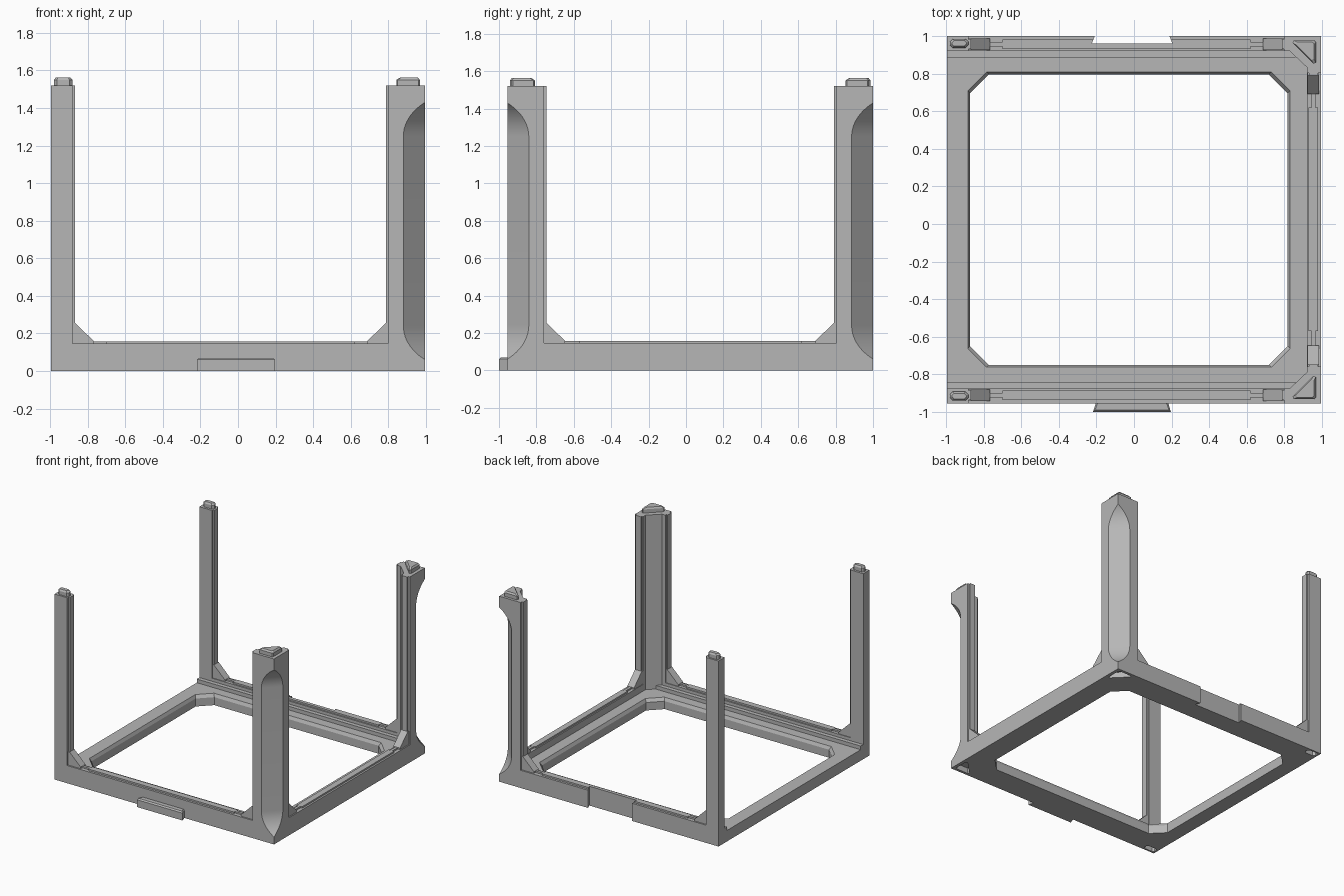
import bpy, bmesh, math
from mathutils import Matrix

if "Cube" in bpy.data.objects:
    bpy.data.objects.remove(bpy.data.objects["Cube"], do_unlink=True)

grey = bpy.data.materials.new("plain grey")
grey.use_nodes = True
grey.diffuse_color = (0.47, 0.47, 0.47, 1)
grey.node_tree.nodes["Principled BSDF"].inputs["Base Color"].default_value = (0.47, 0.47, 0.47, 1)

XL, XR = -0.995, 0.995       # outer faces across
FRONT, BACK = -0.955, 1.0    # outer faces in depth
FLOOR, RAIL, TOP = 0.09, 0.145, 1.52
WALL, RIB = 0.08, 0.013


def prism(name, outline, lo, hi, axis="z", end=None, matrix=None):
    """Extrude an outline along an axis; 'end' gives a different far outline."""
    place = {"z": lambda u, v, w: (u, v, w),
             "y": lambda u, v, w: (u, w, v),
             "x": lambda u, v, w: (w, u, v)}[axis]
    bm = bmesh.new()
    a = [bm.verts.new(place(u, v, lo)) for u, v in outline]
    b = [bm.verts.new(place(u, v, hi)) for u, v in (end or outline)]
    bm.faces.new(a)
    bm.faces.new(b)
    n = len(a)
    for i in range(n):
        j = (i + 1) % n
        bm.faces.new((a[i], a[j], b[j], b[i]))
    if matrix:
        bm.transform(matrix)
    bmesh.ops.recalc_face_normals(bm, faces=bm.faces)
    mesh = bpy.data.meshes.new(name)
    bm.to_mesh(mesh)
    bm.free()
    mesh.materials.append(grey)
    obj = bpy.data.objects.new(name, mesh)
    bpy.context.collection.objects.link(obj)
    return obj


def rect(x0, x1, y0, y1, cut=0):
    """Rectangle outline with optional chamfered corners."""
    if not cut:
        return [(x0, y0), (x1, y0), (x1, y1), (x0, y1)]
    return [(x0 + cut, y0), (x1 - cut, y0), (x1, y0 + cut), (x1, y1 - cut),
            (x1 - cut, y1), (x0 + cut, y1), (x0, y1 - cut), (x0, y0 + cut)]


def box(name, x0, x1, y0, y1, z0, z1):
    return prism(name, rect(x0, x1, *sorted((y0, y1))), z0, z1)


def carve(obj, *cutters):
    """Subtract the cutters and bake the result."""
    for c in cutters:
        c.hide_render = True
        mod = obj.modifiers.new("cut", "BOOLEAN")
        mod.object, mod.operation, mod.solver = c, "DIFFERENCE", "EXACT"
    dg = bpy.context.evaluated_depsgraph_get()
    mesh = bpy.data.meshes.new_from_object(obj.evaluated_get(dg))
    obj.modifiers.clear()
    obj.data = mesh


def discard(*objs):
    for o in objs:
        bpy.data.objects.remove(o, do_unlink=True)


# Floor frame with a chamfered opening
fl = prism("floor_frame", [(XL, FRONT + 0.07), (0.875, FRONT + 0.07), (0.925, FRONT + 0.12),
                           (0.925, BACK - 0.12), (0.875, BACK - 0.07), (XL, BACK - 0.07)], 0, FLOOR)
small = rect(-0.873, 0.818, -0.75, 0.797, 0.1)
large = rect(-0.885, 0.832, -0.763, 0.81, 0.1)
hole = prism("hole", small, -0.1, 0.2)
flare = prism("flare", small, FLOOR - 0.025, FLOOR + 0.001, end=large)
carve(fl, hole, flare)
discard(hole, flare)

# Dovetail notch shape, shared by the back rail and its rib
notch = prism("notch", [(-0.205, BACK + 0.01), (0.185, BACK + 0.01),
                        (0.205, BACK - 0.04), (-0.225, BACK - 0.04)], -0.1, 0.3)

smooth = []
for side, outer, s in (("front", FRONT, 1), ("back", BACK, -1)):
    def Y(d):
        return outer + s * d

    # Rail, guide step and raised rib
    rail = box(side + "_rail", XL, 0.8, Y(0), Y(WALL), 0, RAIL)
    box(side + "_guide_step", XL, 0.86, Y(0.079), Y(0.113), 0.05, 0.12)
    rib = box(side + "_rail_rib", -0.70, 0.62, Y(0.018), Y(0.068), RAIL - 0.01, RAIL + RIB)
    for tag, x0, x1 in (("right", -0.87, -0.7), ("left", 0.62, 0.8)):
        box(f"{side}_{tag}_rib_end", x0, x1, Y(0.032), Y(0.054), RAIL - 0.01, RAIL + RIB)

    # Slim post with rib, peg and socket
    box(side + "_slim_post", XL, -0.88, Y(0), Y(WALL), 0.1, TOP)
    box(side + "_slim_post_rib", -0.89, -0.88 + RIB, Y(0.018), Y(0.068), RAIL, TOP)
    y0, y1 = sorted((Y(0.014), Y(0.062)))
    slot = rect(-0.98, -0.882, y0, y1, 0.015)
    prism(side + "_slim_peg", slot, TOP - 0.01, TOP + 0.03)
    prism(side + "_slim_peg_cap", slot, TOP + 0.03, TOP + 0.043,
          end=rect(-0.97, -0.892, y0 + 0.009, y1 - 0.009, 0.012))
    socket = prism("socket", slot, -0.01, 0.045)
    carve(rail, socket, *([notch] if side == "back" else []))
    if side == "back":
        carve(rib, notch)
    discard(socket)

    # Corner pillar with an angled inner face
    pillar = prism(side + "_corner_pillar", [
        (XR, Y(0)), (0.8, Y(0)), (0.8, Y(WALL)), (0.83, Y(WALL)),
        (0.92, Y(0.165)), (0.92, Y(0.195)), (XR, Y(0.195))], 0, TOP)
    box(side + "_pillar_rib_a", 0.8 - RIB, 0.82, Y(0.018), Y(0.068), RAIL, TOP)
    box(side + "_pillar_rib_b", 0.932, 0.98, Y(0.18), Y(0.195 + RIB), RAIL, TOP)

    # Scooped recess down the outer corner
    depth, radius, steps = 0.081, 0.24, 12
    arc = [0.95 * i / steps for i in range(steps + 1)]
    low = [(depth - radius + radius * math.cos(a), 0.24 - radius * math.sin(a)) for a in reversed(arc)]
    high = [(u, 1.49 - z) for u, z in reversed(low)]
    turn = Matrix.Translation((XR, outer, 0)) @ Matrix.Rotation(math.radians(45 if s > 0 else 135), 4, "Z")
    scoop = prism("scoop", low + high, -0.3, 0.3, "x", matrix=turn)

    # Triangular peg and matching socket
    def triangle(i):
        return [(0.85 + 2 * i, Y(0.022 + i)), (0.96 - i, Y(0.022 + i)), (0.968 - i, Y(0.03 + i)),
                (0.968 - i, Y(0.14 - 2 * i)), (0.955 - i, Y(0.147 - 2 * i)), (0.844 + 2 * i, Y(0.036 + i))]
    prism(side + "_corner_peg", triangle(0), TOP - 0.01, TOP + 0.03)
    prism(side + "_corner_peg_cap", triangle(0), TOP + 0.03, TOP + 0.043, end=triangle(0.01))
    socket = prism("socket", triangle(0), -0.01, 0.045)
    carve(pillar, scoop, socket)
    discard(scoop, socket)
    smooth.append(pillar)

    # Gussets at the feet of the posts
    y0, y1 = Y(0.012), Y(0.074)
    for tag, x, d in (("right", -0.88 + RIB, 1), ("left", 0.8 - RIB, -1)):
        prism(f"{side}_{tag}_gusset", [(x - d * 0.02, RAIL - 0.01), (x + d * 0.1, RAIL - 0.01),
              (x + d * 0.1, RAIL + RIB), (x, 0.255), (x - d * 0.02, 0.255)], y0, y1, "y")
    y = Y(0.195 + RIB)
    prism(side + "_side_gusset", [(y - s * 0.02, RAIL - 0.01), (y + s * 0.1, RAIL - 0.01),
          (y + s * 0.1, RAIL + RIB), (y, 0.255), (y - s * 0.02, 0.255)], 0.924, 0.985, "x")
discard(notch)

# Left side rail and rib
box("left_rail", 0.92, XR, FRONT + 0.195, BACK - 0.195, 0, RAIL)
box("left_rail_rib", 0.93, 0.98, -0.57, 0.62, RAIL - 0.01, RAIL + RIB)
box("left_rail_rib_core", 0.944, 0.966, -0.75, 0.79, RAIL - 0.01, RAIL + RIB)

# Dovetail tab on the front
tab = [(-0.2, FRONT + 0.01), (0.18, FRONT + 0.01), (0.196, -1), (-0.218, -1)]
prism("front_tab", tab, 0, 0.06)
prism("front_tab_top", tab, 0.06, 0.07,
      end=[(-0.19, FRONT + 0.01), (0.17, FRONT + 0.01), (0.186, -0.99), (-0.208, -0.99)])

# Smooth the scooped pillars, keeping hard edges
bpy.ops.object.select_all(action="DESELECT")
for o in smooth:
    o.select_set(True)
bpy.context.view_layer.objects.active = smooth[0]
bpy.ops.object.shade_smooth_by_angle(angle=math.radians(25))
